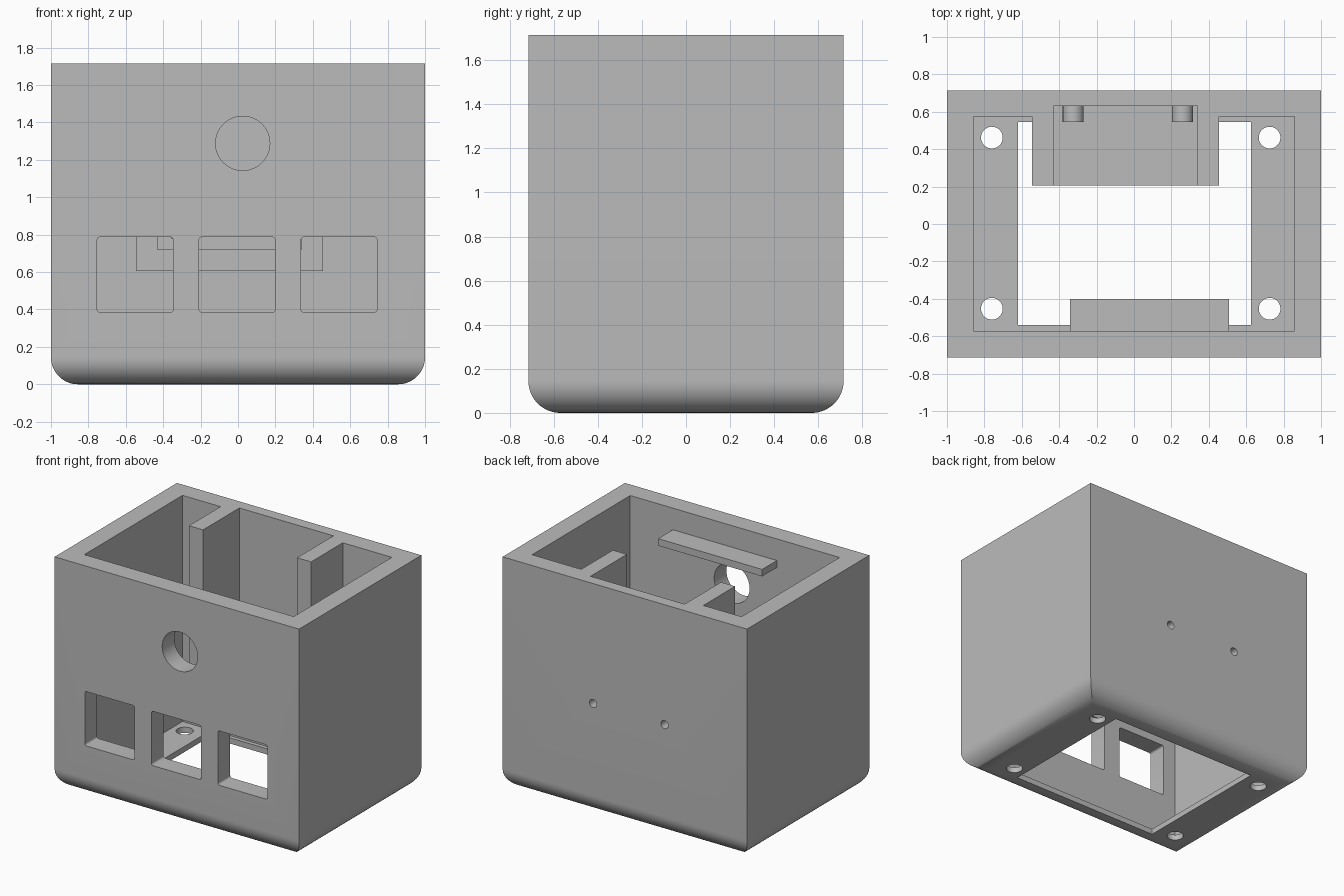
import bpy, bmesh, math
from mathutils import Matrix

if "Cube" in bpy.data.objects:
    bpy.data.objects.remove(bpy.data.objects["Cube"], do_unlink=True)

grey = bpy.data.materials.new("plain grey")
grey.use_nodes = True
GREY = (0.5, 0.5, 0.5, 1)
grey.diffuse_color = GREY
grey.node_tree.nodes["Principled BSDF"].inputs["Base Color"].default_value = GREY

WALL_X, HALF_Y, TOP = 1.0, 0.715, 1.715
ABOVE = 2.0          # cutters reach past the open top


def finish(name, bm):
    mesh = bpy.data.meshes.new(name)
    bmesh.ops.recalc_face_normals(bm, faces=bm.faces)
    bm.to_mesh(mesh)
    bm.free()
    obj = bpy.data.objects.new(name, mesh)
    bpy.context.collection.objects.link(obj)
    mesh.materials.append(grey)
    return obj


def box(name, x, y, z, bevel=0, pick=None, segments=4):
    """Box between (min, max) ranges, with the picked edges rounded."""
    bm = bmesh.new()
    bmesh.ops.create_cube(bm, size=1)
    for v in bm.verts:
        v.co = [r[0] if c < 0 else r[1] for c, r in zip(v.co, (x, y, z))]
    if bevel:
        edges = [e for e in bm.edges if pick(e)]
        bmesh.ops.bevel(bm, geom=edges, offset=bevel, segments=segments,
                        profile=0.5, affect='EDGES')
    return finish(name, bm)


def cylinder(name, radius, axis, start, end, a, b, sides=48):
    """Cylinder along Y at (x, z) = (a, b), or along Z at (x, y) = (a, b)."""
    bm = bmesh.new()
    bmesh.ops.create_cone(bm, cap_ends=True, segments=sides, radius1=radius,
                          radius2=radius, depth=end - start)
    mid = (start + end) / 2
    turn = Matrix.Rotation(math.pi / 2, 4, 'X') if axis == 'Y' else Matrix()
    place = (a, mid, b) if axis == 'Y' else (a, b, mid)
    bmesh.ops.transform(bm, matrix=Matrix.Translation(place) @ turn, verts=bm.verts)
    return finish(name, bm)


def cut(target, cutter):
    """Subtract the cutter and discard it."""
    mod = target.modifiers.new("cut", 'BOOLEAN')
    mod.operation, mod.solver, mod.object = 'DIFFERENCE', 'EXACT', cutter
    bpy.context.view_layer.objects.active = target
    bpy.ops.object.modifier_apply(modifier=mod.name)
    bpy.data.objects.remove(cutter, do_unlink=True)


def is_bottom(e):
    return all(v.co.z < 0.01 for v in e.verts)


def runs_along_y(e):
    return abs(e.verts[0].co.y - e.verts[1].co.y) > 0.1


# Outer block, rounded under its four bottom edges
housing = box("housing", (-WALL_X, WALL_X), (-HALF_Y, HALF_Y), (0, TOP),
              0.145, is_bottom, 16)

# Main cavity, leaving the rear pocket block standing
cavity = box("cavity", (-0.857, 0.857), (-0.572, 0.575), (0.042, ABOVE))
cut(cavity, box("rear_block", (-0.545, 0.455), (0.205, 1), (0.605, ABOVE + 1)))
cut(housing, cavity)

# Pocket between the two rear walls, with a shelf below
cut(housing, box("pocket", (-0.43, 0.34), (0, 0.63), (0.72, ABOVE)))

# Floor opening and corner screw holes
cut(housing, box("floor_opening", (-0.62, 0.625), (-0.54, 0.545), (-0.1, 0.1)))
for x in (-0.76, 0.725):
    for y in (-0.453, 0.462):
        cut(housing, cylinder("floor_hole", 0.058, 'Z', -0.1, 0.3, x, y))

# Front windows and round port
for x in (-0.55, -0.005, 0.54):
    cut(housing, box("window", (x - 0.203, x + 0.203), (-1, -0.5), (0.385, 0.787),
                     0.015, runs_along_y))
cut(housing, cylinder("port", 0.145, 'Y', -1, -0.5, 0.025, 1.288, 64))

# Ledge inside the front wall
ledge = box("front_ledge", (-0.343, 0.508), (-0.575, -0.4), (1.503, 1.555))

# Mounting bosses on the back wall, drilled through from behind
parts = [housing, ledge]
for name, x in (("right_boss", -0.325), ("left_boss", 0.26)):
    boss = cylinder(name, 0.056, 'Y', 0.545, 0.632, x, 0.828)
    for part in (boss, housing):
        cut(part, cylinder("screw_hole", 0.03, 'Y', 0.4, 1, x, 0.828, 32))
    parts.append(boss)

bpy.ops.object.select_all(action='DESELECT')
for part in parts:
    part.select_set(True)
bpy.context.view_layer.objects.active = housing
bpy.ops.object.shade_smooth_by_angle(angle=math.radians(30))
